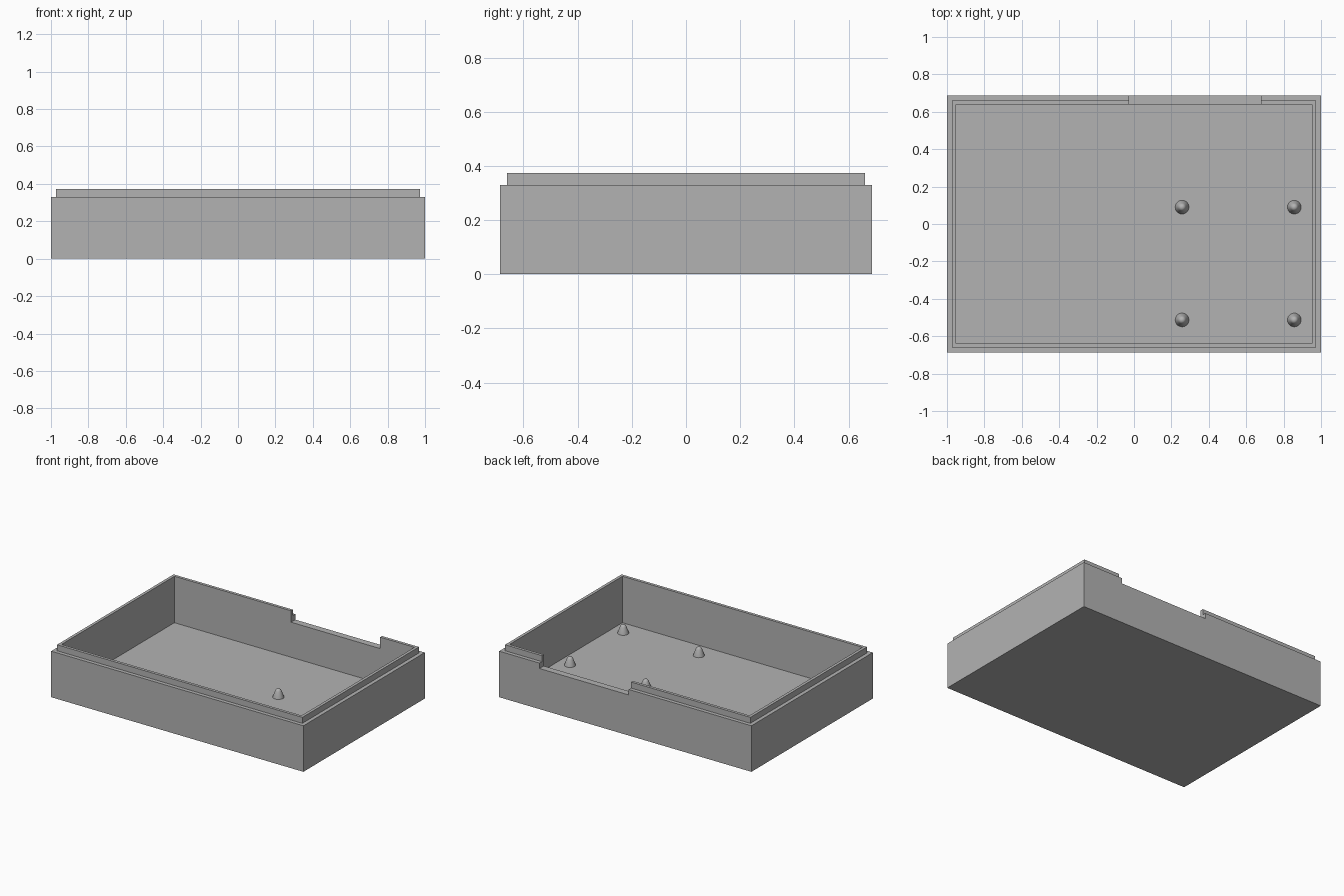
import bpy
import bmesh
import math

cube = bpy.data.objects.get("Cube")
if cube:
    bpy.data.objects.remove(cube, do_unlink=True)

HALF_X, HALF_Y = 1.0, 0.6875
FLOOR_Z, RIM_Z, LIP_Z, NOTCH_Z = 0.04, 0.33, 0.373, 0.291
LIP_INSET, WALL = 0.027, 0.048

grey = bpy.data.materials.new("plain grey")
grey.use_nodes = True
grey.diffuse_color = (0.45, 0.45, 0.45, 1)
grey.node_tree.nodes["Principled BSDF"].inputs["Base Color"].default_value = grey.diffuse_color


def make_object(name, bm):
    bmesh.ops.recalc_face_normals(bm, faces=bm.faces)
    mesh = bpy.data.meshes.new(name)
    bm.to_mesh(mesh)
    bm.free()
    mesh.materials.append(grey)
    obj = bpy.data.objects.new(name, mesh)
    bpy.context.collection.objects.link(obj)
    return obj


def select_only(obj):
    bpy.ops.object.select_all(action='DESELECT')
    obj.select_set(True)
    bpy.context.view_layer.objects.active = obj


def bridge(bm, lower, upper):
    n = len(lower)
    for i in range(n):
        j = (i + 1) % n
        bm.faces.new((lower[i], lower[j], upper[j], upper[i]))


# Open tray: rectangular rings run up the outside, over the lip and down inside
bm = bmesh.new()
rings = []
for inset, z in ((0, 0), (0, RIM_Z), (LIP_INSET, RIM_Z), (LIP_INSET, LIP_Z),
                 (WALL, LIP_Z), (WALL, FLOOR_Z)):
    x, y = HALF_X - inset, HALF_Y - inset
    rings.append([bm.verts.new((sx * x, sy * y, z))
                  for sx, sy in ((-1, -1), (1, -1), (1, 1), (-1, 1))])
for lower, upper in zip(rings, rings[1:]):
    bridge(bm, lower, upper)
bm.faces.new(rings[0])
bm.faces.new(rings[-1])
tray = make_object("tray", bm)

# Notch through the top of the back wall
bm = bmesh.new()
bmesh.ops.create_cube(bm, size=1)
bmesh.ops.scale(bm, vec=(0.707, 0.2, 0.2), verts=bm.verts)
bmesh.ops.translate(bm, vec=(0.3265, HALF_Y, NOTCH_Z + 0.1), verts=bm.verts)
cutter = make_object("notch_cutter", bm)
cutter.hide_render = True
cut = tray.modifiers.new("notch", 'BOOLEAN')
cut.operation = 'DIFFERENCE'
cut.solver = 'EXACT'
cut.object = cutter
select_only(tray)
bpy.ops.object.modifier_apply(modifier=cut.name)
bpy.data.objects.remove(cutter, do_unlink=True)


# Tapered locating pegs with rounded tips
def make_peg(name, x, y, sides=32):
    bm = bmesh.new()
    profile = ((0.037, -0.002), (0.036, 0.006), (0.021, 0.046),
               (0.017, 0.054), (0.010, 0.060))
    loops = [[bm.verts.new((r * math.cos(math.tau * i / sides),
                            r * math.sin(math.tau * i / sides), z))
              for i in range(sides)] for r, z in profile]
    for lower, upper in zip(loops, loops[1:]):
        bridge(bm, lower, upper)
    bm.faces.new(loops[0])
    tip = bm.verts.new((0, 0, 0.062))
    for i in range(sides):
        bm.faces.new((loops[-1][i], loops[-1][(i + 1) % sides], tip))
    peg = make_object(name, bm)
    peg.location = (x, y, FLOOR_Z)
    select_only(peg)
    bpy.ops.object.shade_smooth_by_angle(angle=math.radians(40))


for side, x in (("right", 0.257), ("left", 0.857)):
    for end, y in (("front", -0.513), ("back", 0.09)):
        make_peg(f"peg_{end}_{side}", x, y)
